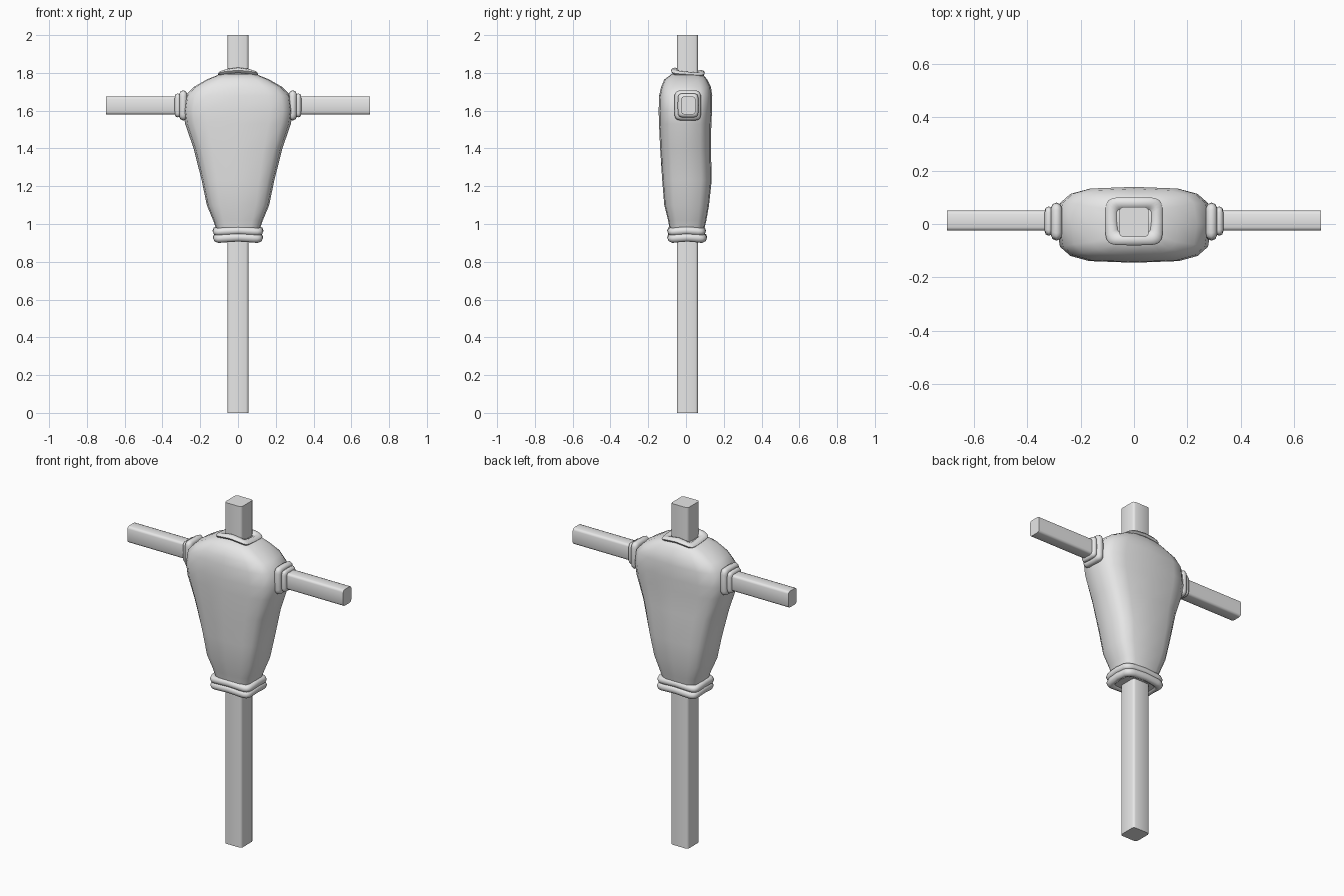
import bpy, bmesh, math
from mathutils import Matrix, Vector

cube = bpy.data.objects.get("Cube")
if cube:
    bpy.data.objects.remove(cube)

grey = bpy.data.materials.new("pale grey")
grey.use_nodes = True
grey.diffuse_color = (0.8, 0.8, 0.8, 1)
grey.node_tree.nodes["Principled BSDF"].inputs["Base Color"].default_value = (0.8, 0.8, 0.8, 1)


def finish(name, bm, angle):
    bmesh.ops.recalc_face_normals(bm, faces=bm.faces)
    mesh = bpy.data.meshes.new(name)
    bm.to_mesh(mesh)
    bm.free()
    mesh.materials.append(grey)
    obj = bpy.data.objects.new(name, mesh)
    bpy.context.collection.objects.link(obj)
    bpy.ops.object.select_all(action='DESELECT')
    obj.select_set(True)
    bpy.context.view_layer.objects.active = obj
    bpy.ops.object.shade_smooth_by_angle(angle=math.radians(angle))
    return obj


def beam(name, low, high, axis):
    """Square timber with its long edges rounded."""
    low, high = Vector(low), Vector(high)
    bm = bmesh.new()
    bmesh.ops.create_cube(bm, size=1)
    for v in bm.verts:
        v.co = (low + high) / 2 + v.co * (high - low)
    long_edges = [e for e in bm.edges
                  if abs((e.verts[0].co - e.verts[1].co)[axis]) > 0.5]
    bmesh.ops.bevel(bm, geom=long_edges, offset=0.013, segments=2,
                    profile=0.5, affect='EDGES')
    return finish(name, bm, 50)


def outline(t, power):
    """Point on a unit rounded square."""
    return [math.copysign(abs(f) ** (2 / power), f) for f in (math.cos(t), math.sin(t))]


def loft(name, rings, power, sides, closed, place=Matrix(), dip=None):
    """Skin rounded rectangles given as (height, half width, front, back)."""
    bm = bmesh.new()
    loops = []
    for z, hx, front, back in rings:
        loop = []
        for i in range(sides):
            x, y = outline(math.tau * i / sides, power)
            drop = dip(x, y) if dip else 0
            mid, half = (front + back) / 2, (back - front) / 2
            loop.append(bm.verts.new(place @ Vector((x * hx, mid + y * half, z - drop))))
        loops.append(loop)
    pairs = list(zip(loops, loops[1:]))
    if closed:
        pairs.append((loops[-1], loops[0]))
    else:
        bm.faces.new(loops[0])
        bm.faces.new(loops[-1])
    for a, b in pairs:
        for i in range(sides):
            j = (i + 1) % sides
            bm.faces.new((a[i], a[j], b[j], b[i]))
    return finish(name, bm, 60)


def band(name, z, hx, front, back, thick, tall, place=Matrix(), dip=None):
    """Padded ring whose outer size is given."""
    rings = []
    for k in range(8):
        a = math.tau * k / 8
        inset = thick * (1 - math.cos(a))
        rings.append((z + tall * math.sin(a), hx - inset, front + inset, back - inset))
    loft(name, rings, 5.5, 24, True, place, dip)


# Timber frame
beam("upright_post", (-0.055, -0.048, 0), (0.055, 0.063, 2), 2)
beam("cross_arm", (-0.7, -0.025, 1.58), (0.7, 0.05, 1.675), 0)

# Stuffed torso
loft("torso", [
    (0.915, 0.10, -0.075, 0.085),
    (0.98, 0.118, -0.088, 0.098),
    (1.02, 0.132, -0.095, 0.108),
    (1.10, 0.165, -0.115, 0.122),
    (1.23, 0.192, -0.126, 0.136),
    (1.40, 0.235, -0.137, 0.132),
    (1.53, 0.280, -0.143, 0.134),
    (1.60, 0.290, -0.145, 0.138),
    (1.68, 0.278, -0.142, 0.139),
    (1.725, 0.235, -0.132, 0.132),
    (1.765, 0.165, -0.115, 0.112),
    (1.795, 0.090, -0.075, 0.088),
], 3.5, 16, False)

# Hem and collar
corner_dip = lambda x, y: 0.014 * max(0, abs(x * y) - 0.3)
band("upper_hem", 0.965, 0.135, -0.100, 0.106, 0.018, 0.021, dip=corner_dip)
band("lower_hem", 0.930, 0.133, -0.100, 0.112, 0.020, 0.023, dip=corner_dip)
band("collar", 1.808, 0.107, -0.080, 0.100, 0.022, 0.014,
     dip=lambda x, y: 0.016 * x * x + 0.006 * y)

# Arm cuffs, laid along the cross arm
for side, label in ((1, "left"), (-1, "right")):
    turn = Matrix.Translation((0, 0, 1.628)) @ Matrix(
        ((0, 0, side, 0), (0, 1, 0, 0), (1, 0, 0, 0), (0, 0, 0, 1)))
    band(label + "_inner_cuff", 0.290, 0.080, -0.062, 0.080, 0.020, 0.021, turn)
    band(label + "_outer_cuff", 0.319, 0.064, -0.044, 0.066, 0.018, 0.016, turn)
